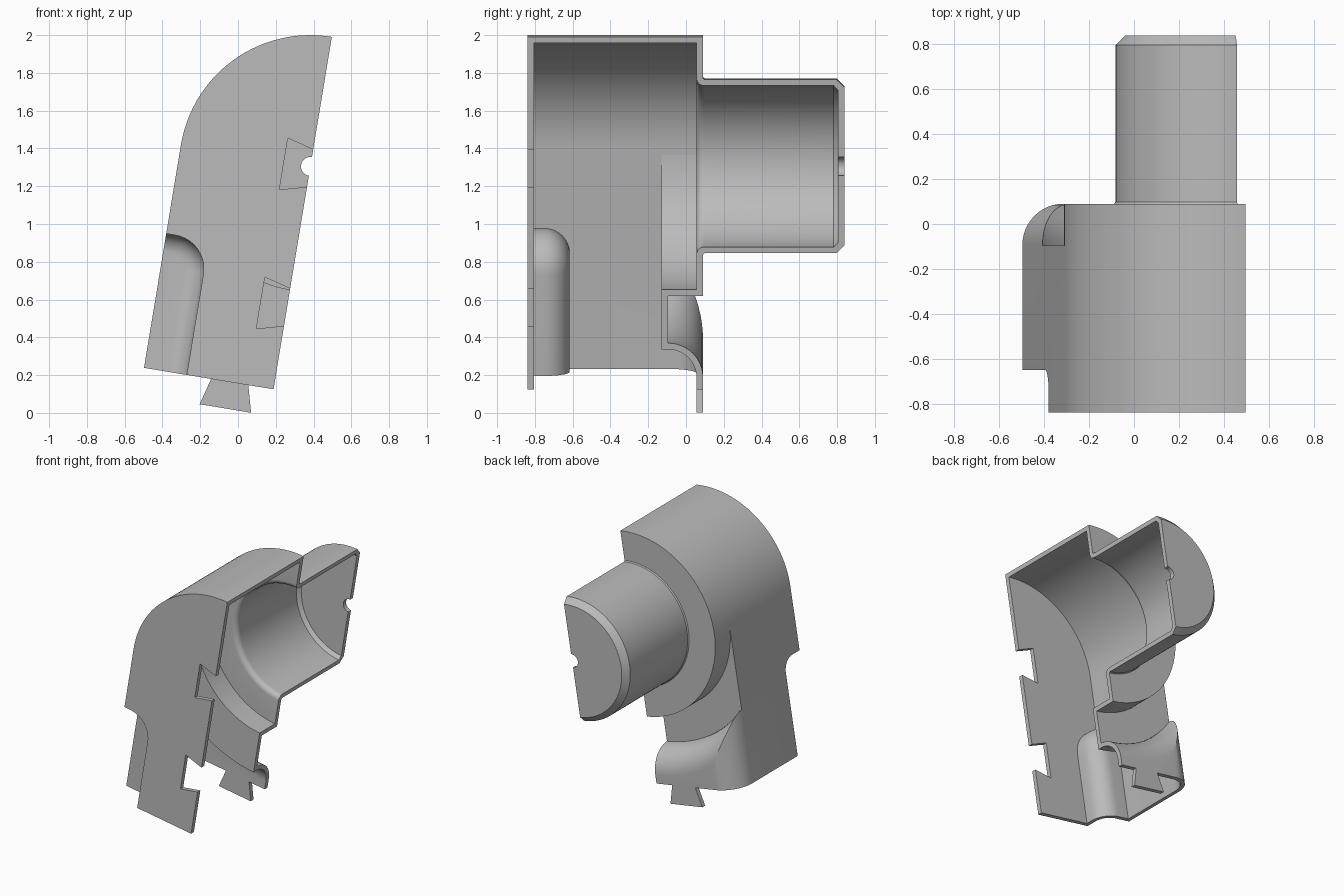
import bpy, bmesh
from math import sin, cos, pi, radians
from mathutils import Matrix

cube = bpy.data.objects.get("Cube")
if cube:
    bpy.data.objects.remove(cube, do_unlink=True)

# Main dimensions, in the upright frame before the final tilt
R = 0.695                     # arch radius and half width
AXIS = 1.196                  # height of the pipe axis
FRONT, BACK = -0.84, 0.09     # faces of the body
WALL = 0.034
FLOOR = -0.095                # depth of the rear groove
ROUND = BACK - FLOOR          # rounding of the rear bulge
RIDGE = 1.133                 # radius where the bulge turns flat


def loft(name, rings):
    """Closed solid through matching rings of points."""
    bm = bmesh.new()
    loops = [[bm.verts.new(p) for p in ring] for ring in rings]
    n = len(loops[0])
    for a, b in zip(loops, loops[1:]):
        for i in range(n):
            j = (i + 1) % n
            bm.faces.new((a[i], a[j], b[j], b[i]))
    bm.faces.new(loops[0])
    bm.faces.new(loops[-1])
    bmesh.ops.remove_doubles(bm, verts=bm.verts, dist=1e-5)
    bmesh.ops.recalc_face_normals(bm, faces=bm.faces)
    mesh = bpy.data.meshes.new(name)
    bm.to_mesh(mesh)
    bm.free()
    ob = bpy.data.objects.new(name, mesh)
    bpy.context.collection.objects.link(ob)
    return ob


def prism_y(name, outline, y0, y1):
    return loft(name, [[(x, y, z) for x, z in outline] for y in (y0, y1)])


def prism_z(name, outline, z0, z1):
    return loft(name, [[(x, y, z) for x, y in outline] for z in (z0, z1)])


def arc(cx, cy, r, a0, a1, n):
    angles = [radians(a0 + (a1 - a0) * i / n) for i in range(n + 1)]
    return [(cx + r * cos(a), cy + r * sin(a)) for a in angles]


def turned(name, profile, n=128):
    """Solid turned about the pipe axis from (radius, y) pairs."""
    return loft(name, [[(r * cos(2 * pi * i / n), y, AXIS + r * sin(2 * pi * i / n))
                        for i in range(n)] for r, y in profile])


def combine(target, tool, operation="DIFFERENCE"):
    mod = target.modifiers.new("cut", "BOOLEAN")
    mod.operation, mod.solver, mod.object = operation, "EXACT", tool
    bpy.context.view_layer.update()
    graph = bpy.context.evaluated_depsgraph_get()
    mesh = bpy.data.meshes.new_from_object(target.evaluated_get(graph))
    target.modifiers.clear()
    target.data = mesh
    bpy.data.objects.remove(tool, do_unlink=True)


def groove(t):
    """Ring-shaped groove below the round rear disc."""
    profile = [(R - t, FLOOR - t), (RIDGE - ROUND + t, FLOOR - t)]
    profile += arc(RIDGE, FLOOR, ROUND - t, 180, 90, 12)
    profile += [(RIDGE, 0.3), (R - t, 0.3)]
    rings = []
    for i in range(97):
        a = radians(184 + 172 * i / 96)
        rings.append([(r * cos(a), y, AXIS + r * sin(a)) for r, y in profile])
    return loft("groove_cutter", rings)


def rear_corner(t):
    """Rounding of the upright rear left edge."""
    cx = -(R - ROUND)
    outline = arc(cx, FLOOR, ROUND - t, 180, 90, 12)
    outline += [(cx, 0.3), (-0.9, 0.3), (-0.9, FLOOR)]
    return prism_z("corner_cutter", outline, -0.3, 0.62)


def scoop(t):
    """Finger recess at the front lower left, with a filleted floor."""
    fillet, corner = 0.1 + t, 0.18 + t
    floor = -0.65 + t

    def ring(y, inset):
        right, top, r = -0.466 + t - inset, 0.72 + t - inset, corner - inset
        outline = [(-0.9, -0.3), (right, -0.3)]
        outline += arc(right - r, top - r, r, 0, 90, 14) + [(-0.9, top)]
        return [(x, y, z) for x, z in outline]

    rings = [ring(-1, 0)]
    for i in range(11):
        a = pi / 2 * i / 10
        rings.append(ring(floor - fillet + fillet * sin(a), fillet * (1 - cos(a))))
    return loft("scoop_cutter", rings)


def body(name, t, bottom):
    """Arched body, shrunk by t on every wall."""
    outline = arc(0, AXIS, R - t, 0, 180, 96)
    outline += [(t - R, bottom), (R - t, bottom)]
    ob = prism_y(name, outline, FRONT + t, BACK - t)
    for cutter in (groove, rear_corner, scoop):
        combine(ob, cutter(t))
    return ob


def dovetail(along, flat):
    """Flared outline starting on an edge; flat is the length direction sign."""
    return [(along + w, d) for w, d in
            ((-0.1, -flat), (-0.1, 0), (-0.138, 0.142), (0.138, 0.142), (0.1, 0), (0.1, -flat))]


# Outer form: body plus chamfered pipe
shell = body("half_housing", 0, 0)
combine(shell, turned("pipe", [(0.473, 0.07), (0.473, BACK), (0.466, 0.098),
                               (0.466, 0.797), (0.423, 0.84)]), "UNION")

# Hollow: the same body shrunk, plus the flared bore
hollow = body("hollow", WALL, -0.1)
lip = [(0.473 - 0.04 * sin(pi / 2 * i / 8), 0.096 - 0.04 * cos(pi / 2 * i / 8))
       for i in range(9)]
combine(hollow, turned("bore", [(0.473, 0.02)] + lip + [(0.433, 0.782), (0.408, 0.806)]),
        "UNION")
combine(shell, hollow)

# Open the shell along its middle plane
combine(shell, prism_z("half_cutter", [(0, -2), (2, -2), (2, 2), (0, 2)], -1, 3))

# Dovetail tab under the rear wall
tab = [(x, -d) for x, d in dovetail(-0.235, 0.02)]
combine(shell, prism_y("tab", tab, BACK - WALL, BACK), "UNION")

# Dovetail notches in the front plate
for height in (1.186, 0.44):
    notch = [(-d, z) for z, d in dovetail(height, 0.05)]
    combine(shell, prism_y("notch_cutter", notch, -0.95, -0.76))

# Small hole in the pipe end
combine(shell, turned("hole_cutter", [(0.05, 0.7), (0.05, 0.95)], 32))

# Tilt the finished shell and put it on the ground
shell.data.transform(Matrix.Translation((0.188, 0, 0.125)) @ Matrix.Rotation(radians(9.4), 4, "Y"))

# Grey material and smooth curved faces
grey = bpy.data.materials.new("light_grey")
grey.use_nodes = True
colour = (0.5, 0.5, 0.5, 1)
grey.diffuse_color = colour
grey.node_tree.nodes["Principled BSDF"].inputs["Base Color"].default_value = colour
shell.data.materials.clear()
shell.data.materials.append(grey)
for face in shell.data.polygons:
    face.material_index = 0
bpy.ops.object.select_all(action="DESELECT")
shell.select_set(True)
bpy.context.view_layer.objects.active = shell
bpy.ops.object.shade_smooth_by_angle(angle=radians(30))
